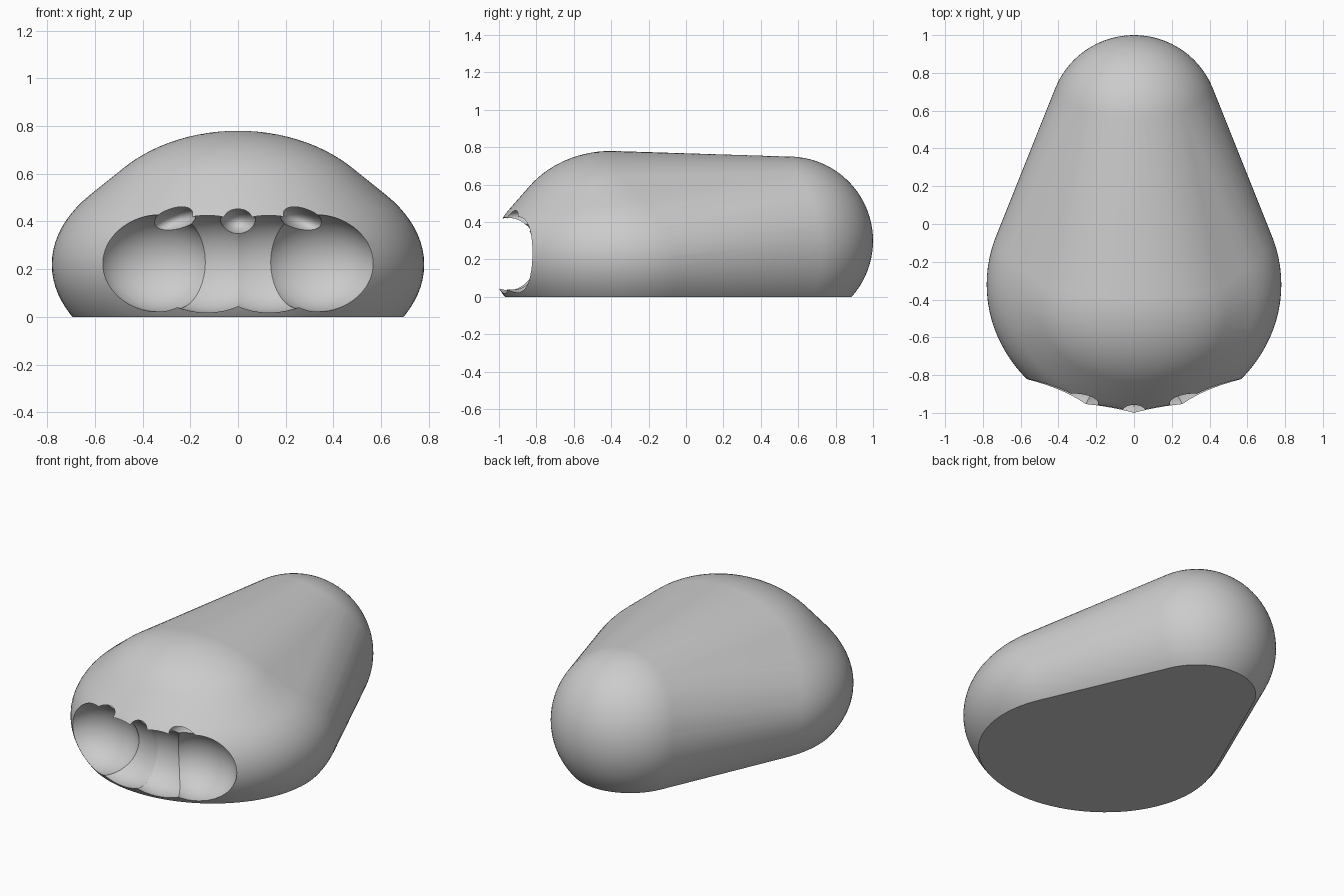
import bpy
import bmesh
import math
from mathutils import Matrix, Vector

if "Cube" in bpy.data.objects:
    bpy.data.objects.remove(bpy.data.objects["Cube"], do_unlink=True)

grey = bpy.data.materials.new("plain_grey")
grey.use_nodes = True
grey.diffuse_color = (0.6, 0.6, 0.6, 1)
grey.node_tree.nodes["Principled BSDF"].inputs["Base Color"].default_value = (0.6, 0.6, 0.6, 1)


def add_ellipsoid(bm, centre, radii, tilt=0, segments=96):
    """Add an ellipsoid, tilted about the front-back axis."""
    matrix = (Matrix.Translation(centre)
              @ Matrix.Rotation(math.radians(tilt), 4, 'Y')
              @ Matrix.Diagonal((*radii, 1)))
    bmesh.ops.create_uvsphere(bm, u_segments=segments, v_segments=segments // 2,
                              radius=1, matrix=matrix)


def make_object(name, bm):
    mesh = bpy.data.meshes.new(name)
    bm.to_mesh(mesh)
    bm.free()
    obj = bpy.data.objects.new(name, mesh)
    bpy.context.collection.objects.link(obj)
    return obj


# Body: a skin stretched over a rear ball, a wide palm and a raised crown
bm = bmesh.new()
add_ellipsoid(bm, (0, 0.55, 0.30), (0.45, 0.45, 0.45))
add_ellipsoid(bm, (0, -0.32, 0.22), (0.78, 0.73, 0.48))
add_ellipsoid(bm, (0, -0.40, 0.30), (0.65, 0.55, 0.48))
bmesh.ops.delete(bm, geom=bm.edges[:] + bm.faces[:], context='EDGES_FACES')
bmesh.ops.convex_hull(bm, input=bm.verts[:])
bmesh.ops.delete(bm, geom=[v for v in bm.verts if not v.link_faces], context='VERTS')

# Flat underside
bmesh.ops.bisect_plane(bm, geom=bm.verts[:] + bm.edges[:] + bm.faces[:],
                       plane_co=Vector((0, 0, 0)), plane_no=Vector((0, 0, 1)),
                       clear_inner=True)
bmesh.ops.holes_fill(bm, edges=[e for e in bm.edges if e.is_boundary], sides=0)
bmesh.ops.recalc_face_normals(bm, faces=bm.faces[:])
body = make_object("body", bm)
body.data.materials.append(grey)

# Hollows: name, centre, radii, tilt (mirrored when off centre)
hollows = [
    ("inner_finger", (0.12, -0.95, 0.222), (0.29, 0.17, 0.205), 0),
    ("outer_finger", (0.335, -0.90, 0.225), (0.255, 0.19, 0.203), 0),
    ("side_notch", (0.275, -0.88, 0.40), (0.105, 0.14, 0.053), 22),
    ("middle_notch", (0, -0.91, 0.398), (0.075, 0.14, 0.058), 0),
]

# Carve each hollow out of the front
bpy.context.view_layer.objects.active = body
body.select_set(True)
for name, (x, y, z), radii, tilt in hollows:
    for side in ((1, -1) if x else (1,)):
        bm = bmesh.new()
        add_ellipsoid(bm, (side * x, y, z), radii, side * tilt, 64)
        cutter = make_object(name + "_cutter", bm)
        cutter.hide_render = True
        carve = body.modifiers.new(name, 'BOOLEAN')
        carve.operation = 'DIFFERENCE'
        carve.solver = 'EXACT'
        carve.object = cutter
        bpy.ops.object.modifier_apply(modifier=carve.name)
        bpy.data.objects.remove(cutter, do_unlink=True)

bpy.ops.object.shade_smooth_by_angle(angle=math.radians(25))
